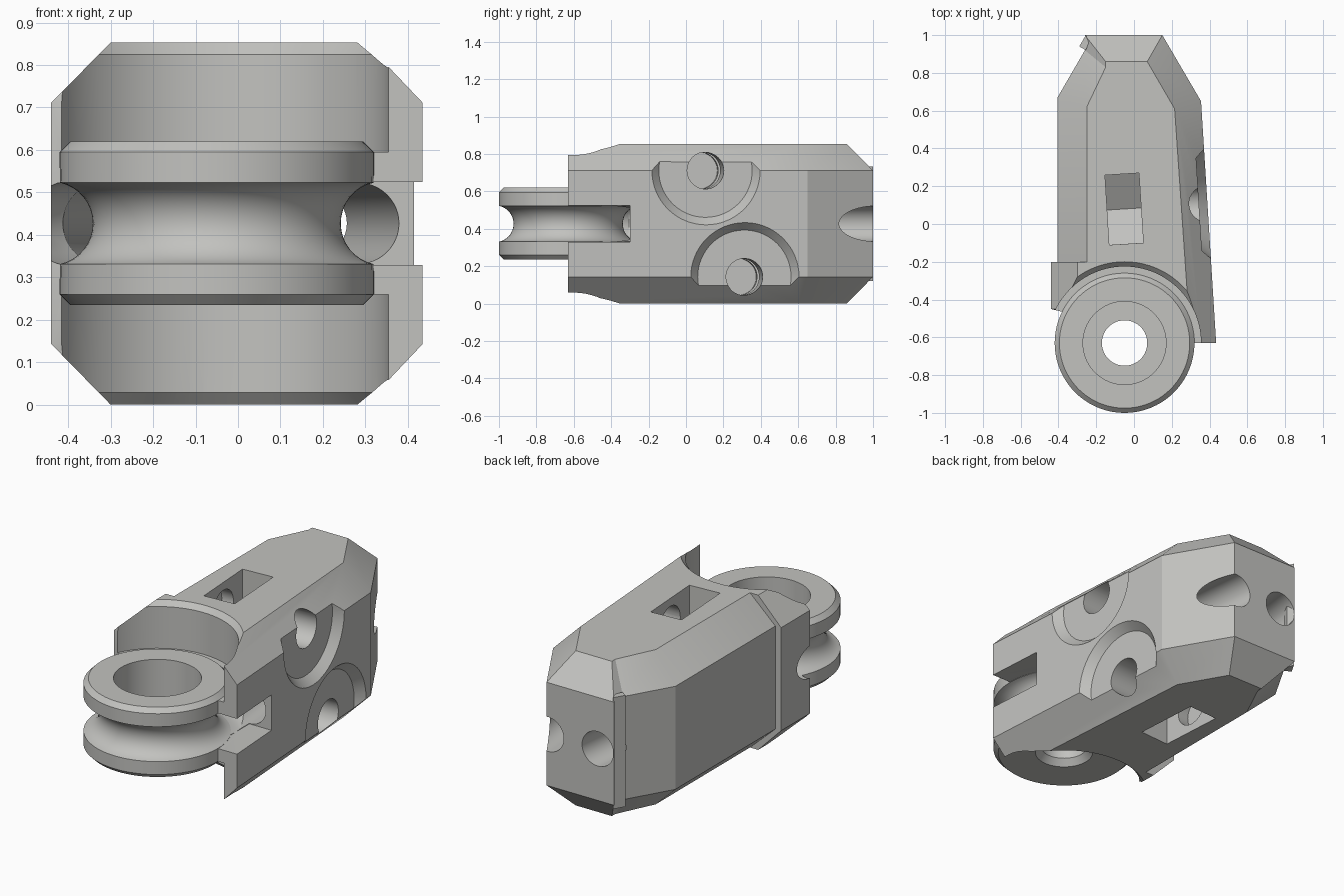
import bpy, bmesh, math
from mathutils import Vector, Matrix

if "Cube" in bpy.data.objects:
    bpy.data.objects.remove(bpy.data.objects["Cube"])

gray = bpy.data.materials.new("light gray")
gray.diffuse_color = (0.54, 0.54, 0.52, 1)
gray.use_nodes = True
gray.node_tree.nodes["Principled BSDF"].inputs["Base Color"].default_value = gray.diffuse_color
MID = 0.427                      # half height of the housing
PX, PY = -0.05, -0.63            # pulley axis


def make(name, bm):
    bmesh.ops.recalc_face_normals(bm, faces=bm.faces)
    me = bpy.data.meshes.new(name)
    bm.to_mesh(me)
    bm.free()
    me.materials.append(gray)
    ob = bpy.data.objects.new(name, me)
    bpy.context.collection.objects.link(ob)
    return ob


def loft(name, rings):
    """Closed solid through rings of equal point count."""
    bm = bmesh.new()
    vs = [[bm.verts.new(p) for p in r] for r in rings]
    n = len(vs[0])
    for a, b in zip(vs, vs[1:]):
        for i in range(n):
            j = (i + 1) % n
            bm.faces.new((a[i], a[j], b[j], b[i]))
    bm.faces.new(vs[0])
    bm.faces.new(vs[-1])
    return make(name, bm)


def lathe(name, profile, steps=80):
    """Revolve a closed (radius, z) profile about the pulley axis."""
    bm = bmesh.new()
    rings = []
    for s in range(steps):
        a = 2 * math.pi * s / steps
        rings.append([bm.verts.new((PX + r * math.cos(a), PY + r * math.sin(a), z))
                      for r, z in profile])
    n = len(profile)
    for s in range(steps):
        a, b = rings[s], rings[(s + 1) % steps]
        for i in range(n):
            j = (i + 1) % n
            bm.faces.new((a[i], a[j], b[j], b[i]))
    return make(name, bm)


def rod(name, p, q, r1, r2=None, sides=48):
    """Cylinder, cone or prism running from p to q."""
    p, q = Vector(p), Vector(q)
    d = q - p
    bm = bmesh.new()
    m = Matrix.Translation((p + q) / 2) @ d.to_track_quat('Z', 'Y').to_matrix().to_4x4()
    bmesh.ops.create_cone(bm, cap_ends=True, segments=sides, radius1=r1,
                          radius2=r1 if r2 is None else r2, depth=d.length, matrix=m)
    return make(name, bm)


def box(name, centre, size, turn=0):
    bm = bmesh.new()
    m = Matrix.Translation(centre) @ Matrix.Rotation(turn, 4, 'Z') @ Matrix.Diagonal((*size, 1))
    bmesh.ops.create_cube(bm, size=1, matrix=m)
    return make(name, bm)


def cut(ob, cutter):
    cutter.hide_render = True
    mod = ob.modifiers.new("cut", 'BOOLEAN')
    mod.operation, mod.solver, mod.object = 'DIFFERENCE', 'EXACT', cutter
    bpy.context.view_layer.objects.active = ob
    bpy.ops.object.modifier_apply(modifier=mod.name)
    bpy.data.objects.remove(cutter)


# Housing: plan outline with chamfered top and bottom
wide = [(0.435, -0.63), (0.355, 0.65), (0.15, 1), (-0.26, 1), (-0.26, 0.92), (-0.405, 0.67),
        (-0.405, -0.2), (-0.44, -0.2), (-0.44, -0.45), (-0.36, -0.47), (0.3, -0.63)]
flat = [(0.30, -0.63), (0.215, 0.61), (0.07, 0.86), (-0.15, 0.86), (-0.15, 0.83), (-0.25, 0.62),
        (-0.25, -0.2), (-0.30, -0.2), (-0.30, -0.45), (-0.25, -0.47), (0.2, -0.63)]
rings = [[(x, y, z) for x, y in pts]
         for pts, z in ((flat, 0), (wide, 0.143), (wide, 0.711), (flat, 0.853))]
housing = loft("housing", rings)

# Clearance around the pulley, flared at top and bottom
cut(housing, rod("seat_cut", (PX, PY, 0.25), (PX, PY, 0.61), 0.366, sides=80))
for s in (-1, 1):
    z = lambda h: MID + s * h
    cut(housing, rod("clearance_cut", (PX, PY, z(0.168)), (PX, PY, z(0.6)), 0.405, sides=80))
    cut(housing, rod("flare_cut", (PX, PY, z(0.398)), (PX, PY, z(0.448)), 0.405, 0.45, sides=80))

# Rope path: ring around the pulley, side slot and two tunnels to the rear
ring = [(0.39 + 0.098 * math.cos(2 * math.pi * i / 24),
         MID + 0.098 * math.sin(2 * math.pi * i / 24)) for i in range(24)]
cut(housing, lathe("rope_ring_cut", ring))
cut(housing, box("side_slot_cut", (0.42, -0.5, MID), (0.28, 0.4, 0.195)))
cut(housing, rod("tunnel_cut", (0.30, -0.45, MID), (0.13, 1.1, MID), 0.095))
cut(housing, rod("tunnel_cut", (-0.34, -0.5, MID), (-0.15, 1.1, MID), 0.095))

# Bolt recesses, bolt holes and hex nut pockets, one from each side
tilt = math.atan2(0.08, 1.28)
n = Vector((math.cos(tilt), math.sin(tilt), 0))
for y, s in ((0.107, 1), (0.315, -1)):
    zc = MID + s * 0.284
    wall = Vector((0.435 - (y + 0.63) / 16, y, zc))
    cut(housing, rod("recess_cut", wall - n * 0.045, wall + n * 0.045, 0.25, 0.33, sides=64))
    cut(housing, rod("bolt_cut", wall - n * 0.6, wall + n * 0.1, 0.098))
    c = wall - n * 0.442
    cut(housing, rod("nut_cut", c - n * 0.09, c + n * 0.09, 0.2136, sides=6))
    cut(housing, box("pocket_cut", c + Vector((0, 0, s * 0.15)), (0.18, 0.37, 0.3), tilt))

# Narrow lip on the left rear edge
lip = [(-0.255, 1), (-0.29, 0.94), (-0.255, 0.92), (-0.24, 0.96)]
loft("rear_lip", [[(x, y, z) for x, y in lip] for z in (0.12, 0.734)])

# Pulley with rope groove, counterbore and through hole
groove = []
for i in range(17):
    a = math.radians(-102 - 156 * i / 16)
    groove.append((0.39 + 0.098 * math.cos(a), MID + 0.098 * math.sin(a)))
pulley = lathe("pulley", [(0.15, 0.235), (0.345, 0.235), (0.37, 0.26)] + groove +
               [(0.37, 0.595), (0.345, 0.62), (0.22, 0.62), (0.22, 0.4),
                (0.12, 0.4), (0.12, 0.27)])

for ob in (housing, pulley):
    bpy.ops.object.select_all(action='DESELECT')
    ob.select_set(True)
    bpy.context.view_layer.objects.active = ob
    bpy.ops.object.shade_smooth_by_angle(angle=math.radians(20))
